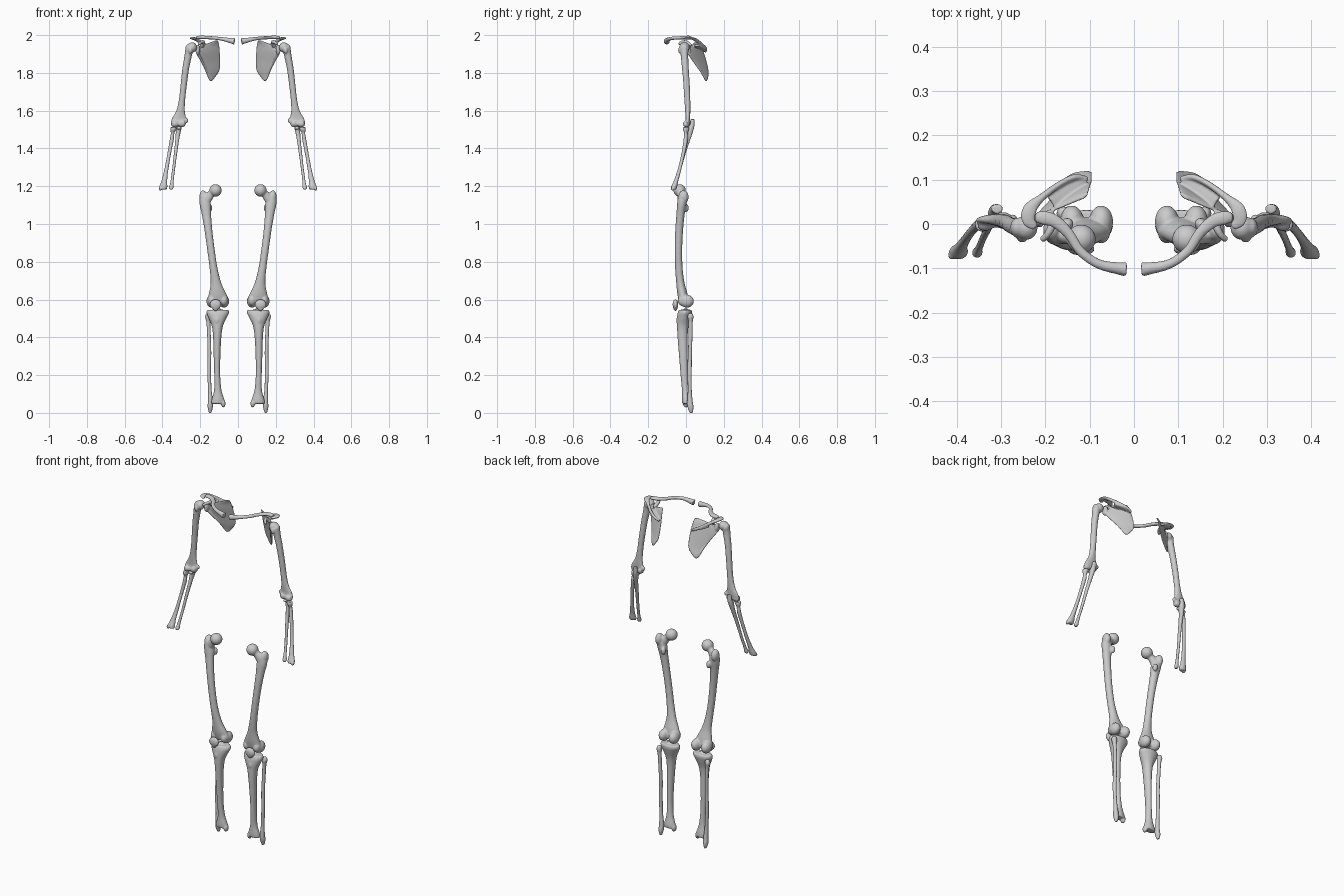
import bpy, bmesh, math
from mathutils import Vector, Matrix

X, Z = Vector((1, 0, 0)), Vector((0, 0, 1))


def tube(bm, pts, ref=X, axis=Z, n=18, steps=6):
    """Smooth loft of elliptical rings; pts = (x, y, z, radius along ref, other radius).
    axis fixes the ring normal; axis=None follows the path."""
    P = [Vector(p) for p in pts]
    P = [2 * P[0] - P[1]] + P + [2 * P[-1] - P[-2]]
    samples = []
    for i in range(1, len(P) - 2):
        a, b, c, d = P[i - 1:i + 3]
        for k in range(steps + (i == len(P) - 3)):
            t = k / steps
            samples.append(0.5 * (2 * b + (c - a) * t + (2 * a - 5 * b + 4 * c - d) * t * t
                                  + (3 * b - a - 3 * c + d) * t ** 3))
    rings = []
    for i, s in enumerate(samples):
        c = Vector(s[:3])
        t = axis or (Vector(samples[min(i + 1, len(samples) - 1)][:3])
                     - Vector(samples[max(i - 1, 0)][:3])).normalized()
        u = (ref - t * ref.dot(t)).normalized()
        v = t.cross(u)
        ra, rb = max(s[3], .003), max(s[4], .003)
        rings.append([bm.verts.new(c + u * ra * math.cos(2 * math.pi * k / n)
                                   + v * rb * math.sin(2 * math.pi * k / n)) for k in range(n)])
    for a, b in zip(rings, rings[1:]):
        for k in range(n):
            bm.faces.new((a[k], a[(k + 1) % n], b[(k + 1) % n], b[k]))
    bm.faces.new(rings[0][::-1])
    bm.faces.new(rings[-1])


def lump(bm, c, r):
    m = Matrix.Translation(c) @ Matrix.Diagonal((*r, 1))
    bmesh.ops.create_uvsphere(bm, u_segments=24, v_segments=14, radius=1, matrix=m)


def finish(name, bm, voxel=.004, smooth=5):
    """Fuse the overlapping masses into one bone and mirror it to the other side."""
    bmesh.ops.recalc_face_normals(bm, faces=bm.faces)
    me = bpy.data.meshes.new(name)
    bm.to_mesh(me)
    bm.free()
    ob = bpy.data.objects.new(name, me)
    bpy.context.collection.objects.link(ob)
    r = ob.modifiers.new("fuse", 'REMESH')
    r.mode, r.voxel_size, r.use_smooth_shade = 'VOXEL', voxel, True
    s = ob.modifiers.new("soften", 'SMOOTH')
    s.factor, s.iterations = .5, smooth
    ob.modifiers.new("both_sides", 'MIRROR').use_mirror_merge = False


# collar bone: S-curve
b = bmesh.new()
tube(b, [(.018, -.102, 1.967, .018, .017), (.035, -.100, 1.970, .015, .014), (.08, -.090, 1.979, .010, .011),
         (.12, -.062, 1.984, .009, .011), (.147, -.022, 1.986, .009, .012), (.178, .006, 1.988, .009, .015),
         (.205, .014, 1.988, .009, .016), (.222, .014, 1.986, .007, .011)], ref=Z, axis=None)
finish("collar_bone", b, .0035)

# shoulder blade: flat triangular plate, spine shelf, acromion, socket, coracoid hook
b = bmesh.new()
tube(b, [(.113, .062, 1.972, .010, .005), (.140, .057, 1.947, .048, .006), (.155, .057, 1.91, .070, .007),
         (.145, .077, 1.86, .061, .006), (.136, .096, 1.81, .044, .006), (.141, .105, 1.775, .022, .006),
         (.143, .107, 1.758, .008, .004)], ref=Vector((-.85, .53, 0)), n=28)
tube(b, [(.212, .018, 1.90, .009, .009), (.185, .050, 1.85, .007, .007), (.162, .085, 1.80, .006, .006),
         (.146, .104, 1.765, .006, .006)])
tube(b, [(.108, .100, 1.915, .005, .006), (.15, .080, 1.93, .005, .022), (.19, .055, 1.945, .006, .022)],
     ref=Z, axis=None)
tube(b, [(.105, .103, 1.912, .006, .005), (.135, .105, 1.928, .008, .007), (.17, .088, 1.945, .010, .007),
         (.21, .058, 1.970, .009, .009), (.234, .034, 1.982, .007, .016), (.238, .010, 1.983, .006, .016),
         (.222, -.008, 1.980, .005, .008)], ref=Z, axis=None)
lump(b, (.213, .010, 1.922), (.012, .018, .028))
tube(b, [(.192, .025, 1.940, .012, .012), (.184, .002, 1.962, .010, .010), (.194, -.022, 1.962, .008, .009),
         (.208, -.036, 1.952, .007, .007)], ref=X, axis=None)
finish("shoulder_blade", b, .003, 4)

# upper arm bone: head, tubercles, shaft, elbow spool
b = bmesh.new()
lump(b, (.243, -.008, 1.935), (.026, .028, .027))
lump(b, (.263, -.008, 1.928), (.016, .022, .025))
lump(b, (.252, -.032, 1.92), (.011, .010, .018))
tube(b, [(.256, -.010, 1.935, .022, .024), (.264, -.008, 1.89, .020, .020), (.277, -.003, 1.82, .018, .018),
         (.287, .003, 1.74, .017, .017), (.296, .007, 1.66, .017, .016), (.304, .009, 1.60, .023, .014),
         (.312, .010, 1.56, .038, .012), (.315, .008, 1.535, .042, .012), (.316, .006, 1.522, .034, .010)])
tube(b, [(.282, .008, 1.535, .018, .017), (.300, .008, 1.532, .020, .019), (.315, .006, 1.532, .014, .014),
         (.335, .002, 1.530, .018, .018), (.350, .002, 1.533, .014, .014)], ref=Z, axis=None)
lump(b, (.274, .012, 1.548), (.011, .010, .014))
finish("upper_arm_bone", b)

# ulna: elbow hook, tapering shaft
b = bmesh.new()
tube(b, [(.308, .034, 1.555, .013, .011), (.311, .034, 1.53, .014, .011), (.314, .025, 1.505, .015, .017),
         (.320, .014, 1.46, .011, .014), (.330, -.010, 1.38, .009, .011), (.341, -.034, 1.29, .008, .009),
         (.350, -.056, 1.22, .009, .009), (.353, -.064, 1.195, .012, .012), (.354, -.067, 1.183, .009, .009)])
lump(b, (.312, .004, 1.508), (.014, .013, .008))
finish("ulna", b, .0035, 4)

# radius: disc head, bowed shaft, flared wrist end
b = bmesh.new()
tube(b, [(.341, -.001, 1.513, .016, .016), (.343, -.001, 1.498, .016, .016), (.346, 0, 1.482, .010, .010),
         (.350, -.001, 1.45, .011, .012), (.363, -.013, 1.38, .010, .010), (.379, -.034, 1.29, .011, .010),
         (.390, -.052, 1.23, .015, .012), (.395, -.062, 1.20, .021, .016), (.397, -.066, 1.183, .021, .014)])
lump(b, (.411, -.071, 1.188), (.008, .009, .012))
finish("radius", b, .0035, 4)

# thigh bone: ball head, neck, trochanters, bowed shaft, two condyles
b = bmesh.new()
lump(b, (.119, -.034, 1.178), (.033, .033, .033))
tube(b, [(.122, -.033, 1.175, .020, .020), (.143, -.029, 1.158, .021, .018), (.172, -.022, 1.125, .030, .022)],
     ref=Z, axis=None)
lump(b, (.184, -.013, 1.143), (.021, .027, .035))
lump(b, (.150, .000, 1.085), (.014, .014, .022))
tube(b, [(.181, -.019, 1.15, .020, .022), (.174, -.022, 1.11, .030, .025), (.167, -.029, 1.05, .025, .022),
         (.157, -.036, .97, .021, .021), (.144, -.040, .87, .020, .020), (.130, -.038, .77, .021, .020),
         (.117, -.030, .69, .028, .022), (.109, -.020, .635, .045, .027), (.106, -.013, .60, .056, .027),
         (.106, -.010, .578, .048, .023)])
for x in (.074, .140):
    lump(b, (x, .005, .591), (.027, .037, .034))
    lump(b, (x, -.020, .595), (.020, .024, .028))
finish("thigh_bone", b)

# kneecap
b = bmesh.new()
lump(b, (.119, -.056, .574), (.031, .015, .028))
lump(b, (.119, -.056, .556), (.017, .011, .017))
finish("kneecap", b)

# shin bone: plateau, shaft, inner ankle
b = bmesh.new()
tube(b, [(.107, -.004, .546, .056, .034), (.107, -.006, .53, .060, .038), (.108, -.011, .505, .049, .037),
         (.109, -.017, .46, .030, .031), (.110, -.018, .40, .022, .027), (.111, -.014, .30, .018, .023),
         (.110, -.009, .20, .016, .020), (.107, -.003, .12, .020, .019), (.106, .001, .07, .034, .023),
         (.107, .002, .048, .036, .022)])
lump(b, (.112, -.038, .49), (.014, .014, .024))
lump(b, (.078, .000, .050), (.012, .017, .022))
for x in (.099, .115):
    lump(b, (x, -.002, .547), (.007, .012, .010))
finish("shin_bone", b)

# calf bone: knobbed head, thin shaft, outer ankle
b = bmesh.new()
tube(b, [(.158, .024, .528, .010, .010), (.160, .024, .51, .015, .016), (.157, .024, .48, .011, .012),
         (.154, .024, .42, .010, .011), (.151, .021, .32, .010, .011), (.153, .019, .22, .010, .012),
         (.149, .020, .12, .010, .011), (.146, .021, .06, .014, .015), (.147, .024, .03, .014, .016),
         (.147, .027, .000, .007, .009)])
finish("calf_bone", b, .0035, 4)
